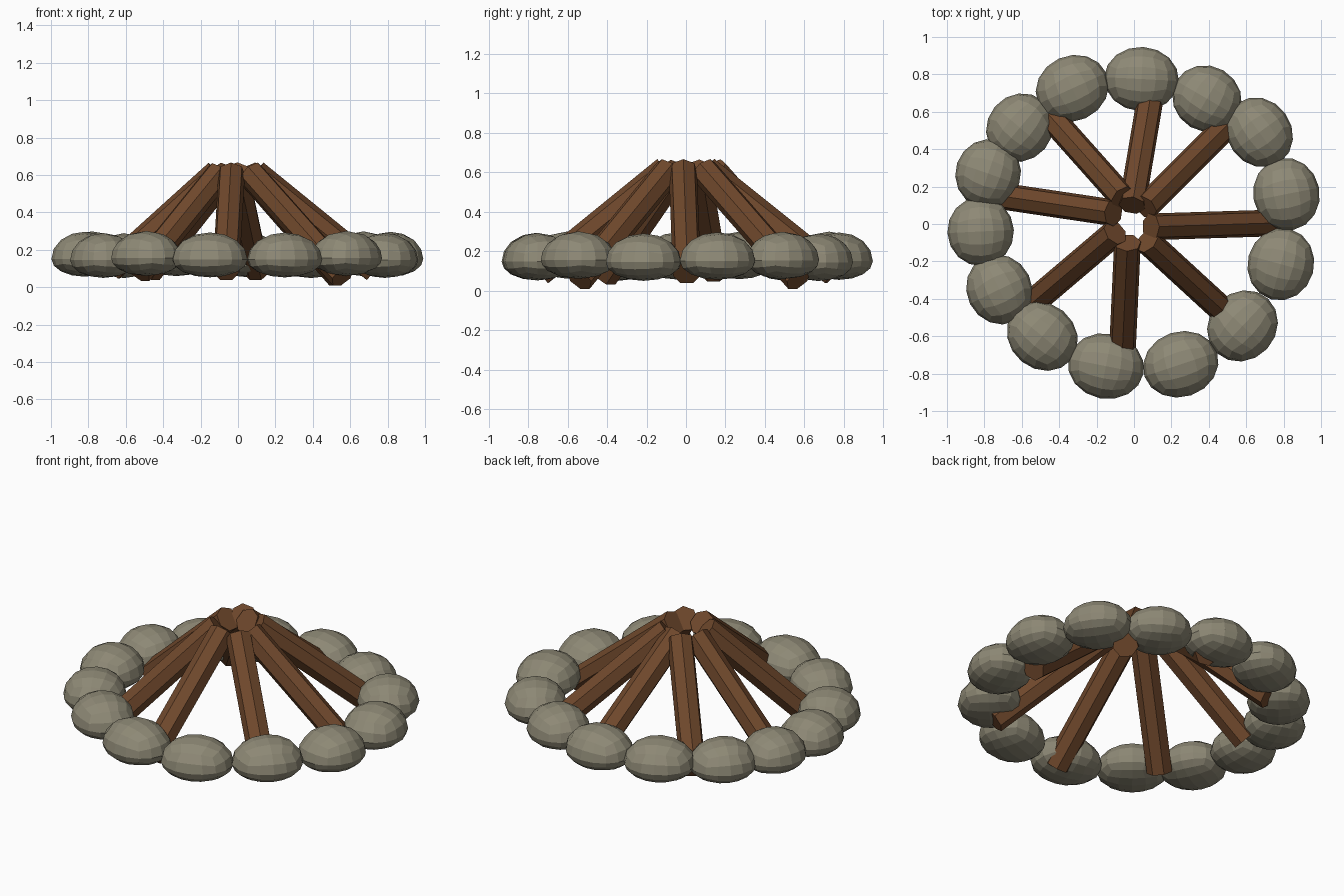
import bpy, bmesh, math
from mathutils import Vector, Matrix

if "Cube" in bpy.data.objects:
    bpy.data.objects.remove(bpy.data.objects["Cube"])


def material(name, rgb):
    m = bpy.data.materials.new(name)
    m.diffuse_color = (*rgb, 1)
    m.use_nodes = True
    m.node_tree.nodes["Principled BSDF"].inputs["Base Color"].default_value = m.diffuse_color
    return m


stone_mat = material("stone", (0.27, 0.25, 0.18))
wood_mat = material("wood", (0.16, 0.065, 0.025))


def add_object(name, bm, mat):
    bmesh.ops.recalc_face_normals(bm, faces=bm.faces)
    me = bpy.data.meshes.new(name)
    bm.to_mesh(me)
    bm.free()
    me.materials.append(mat)
    ob = bpy.data.objects.new(name, me)
    bpy.context.collection.objects.link(ob)
    return ob


def stone(name, x, y, length, depth, z):
    """Faceted boulder, long side along the ring, flatter underneath."""
    bm = bmesh.new()
    bmesh.ops.create_cube(bm, size=2)
    bmesh.ops.subdivide_edges(bm, edges=bm.edges[:], cuts=3, use_grid_fill=True)
    for v in bm.verts:
        p = Vector([math.tan(c * math.pi / 4) for c in v.co]).normalized()
        v.co = (p.x * depth, p.y * length, p.z * (0.145 if p.z > 0 else 0.095))
    bm.transform(Matrix.Translation((x, y, z)) @ Matrix.Rotation(math.atan2(y, x), 4, 'Z'))
    add_object(name, bm, stone_mat)


def log(name, foot, top, radius=0.073, sides=7):
    """Straight log between two axis points, ends cut square."""
    a, b = Vector(foot), Vector(top)
    bm = bmesh.new()
    bmesh.ops.create_cone(bm, cap_ends=True, segments=sides, radius1=radius,
                          radius2=radius, depth=(b - a).length)
    rot = (b - a).to_track_quat('Z', 'Y').to_matrix().to_4x4()
    bm.transform(Matrix.Translation((a + b) / 2) @ rot)
    add_object(name, bm, wood_mat)


# Ring of stones: x, y, half length, half depth
stones = [
    (0.04, 0.775, 0.20, 0.172), (-0.33, 0.725, 0.20, 0.175),
    (-0.61, 0.515, 0.19, 0.175), (-0.78, 0.27, 0.185, 0.175),
    (-0.82, -0.04, 0.185, 0.178), (-0.72, -0.35, 0.19, 0.175),
    (-0.49, -0.60, 0.20, 0.175), (-0.15, -0.76, 0.205, 0.175),
    (0.25, -0.75, 0.205, 0.175), (0.58, -0.545, 0.20, 0.18),
    (0.785, -0.215, 0.195, 0.178), (0.815, 0.16, 0.195, 0.178),
    (0.67, 0.49, 0.195, 0.172), (0.39, 0.67, 0.19, 0.175),
]
for i, (x, y, length, depth) in enumerate(stones):
    stone(f"ring_stone_{i + 1}", x, y, length, depth, 0.15 + 0.006 * math.sin(i * 2.3))

# Logs leaning together: foot x, y, z and top x, y
logs = [
    (0.10, 0.75, 0.09, -0.01, 0.10), (0.54, 0.57, 0.06, 0.06, 0.09),
    (0.73, 0.005, 0.09, 0.09, -0.015), (0.56, -0.54, 0.06, 0.07, -0.09),
    (-0.065, -0.74, 0.09, -0.035, -0.10), (-0.53, -0.41, 0.08, -0.10, -0.045),
    (-0.68, 0.145, 0.095, -0.11, 0.06), (-0.47, 0.60, 0.09, -0.06, 0.14),
]
for i, (fx, fy, fz, tx, ty) in enumerate(logs):
    log(f"campfire_log_{i + 1}", (fx, fy, fz), (tx, ty, 0.61))
